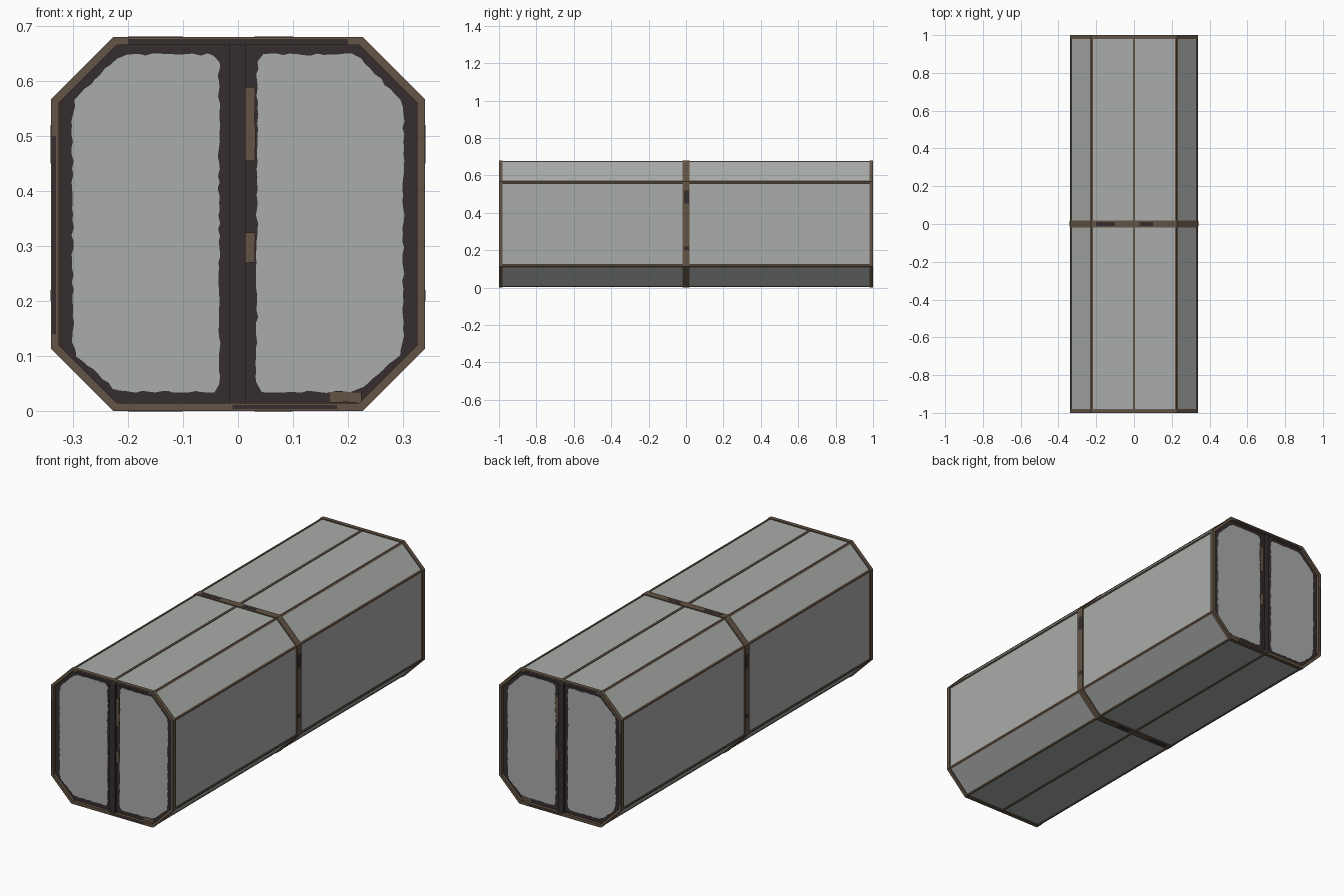
import bpy, bmesh, random
from mathutils import Vector

if "Cube" in bpy.data.objects:
    bpy.data.objects.remove(bpy.data.objects["Cube"])

random.seed(4)
ZC = 0.34  # height of the long axis


def material(name, rgb):
    m = bpy.data.materials.new(name)
    m.diffuse_color = (*rgb, 1)
    m.use_nodes = True
    m.node_tree.nodes["Principled BSDF"].inputs["Base Color"].default_value = m.diffuse_color
    return m


GREY = material("panel grey", (0.40, 0.415, 0.405))
BROWN = material("rusty brown", (0.125, 0.088, 0.058))
DARK = material("dark grime", (0.036, 0.026, 0.028))


def octagon(o):
    """Chamfered square outline (x, z), inset by o."""
    a, c = 0.34 - o, 0.227 - 0.414 * o
    return [(x, z + ZC) for x, z in ((a, -c), (a, c), (c, a), (-c, a),
                                     (-a, c), (-a, -c), (-c, -a), (c, -a))]


def finish(name, bm, mats):
    bmesh.ops.recalc_face_normals(bm, faces=bm.faces)
    me = bpy.data.meshes.new(name)
    bm.to_mesh(me)
    bm.free()
    for m in mats:
        me.materials.append(m)
    ob = bpy.data.objects.new(name, me)
    bpy.context.collection.objects.link(ob)
    return ob


def prism(name, pts, y0, y1, *mats):
    bm = bmesh.new()
    a = [bm.verts.new((x, y0, z)) for x, z in pts]
    b = [bm.verts.new((x, y1, z)) for x, z in pts]
    bm.faces.new(a)
    bm.faces.new(b)
    for i in range(len(a)):
        j = (i + 1) % len(a)
        bm.faces.new((a[i], a[j], b[j], b[i]))
    return finish(name, bm, mats)


def ring(name, outer, inner, y0, y1, mat):
    bm = bmesh.new()
    loops = [[bm.verts.new((x, y, z)) for x, z in octagon(o)]
             for o, y in ((outer, y0), (outer, y1), (inner, y1), (inner, y0))]
    for k in range(4):
        p, q = loops[k], loops[(k + 1) % 4]
        for i in range(8):
            j = (i + 1) % 8
            bm.faces.new((p[i], p[j], q[j], q[i]))
    return finish(name, bm, [mat])


def rect(x0, x1, z0, z1):
    return [(x0, z0), (x1, z0), (x1, z1), (x0, z1)]


def ragged(pts, step=0.012, amp=0.0022):
    """Worn paint edge: subdivide an outline and jitter it."""
    out = []
    for i, p in enumerate(pts):
        p, q = Vector(p), Vector(pts[(i + 1) % len(pts)])
        n = max(1, int((q - p).length / step))
        for k in range(n):
            v = p.lerp(q, k / n)
            out.append((v.x + random.uniform(-amp, amp), v.y + random.uniform(-amp, amp)))
    return out


# Panelled body: grey sides, grimy ends
body = prism("panel_body", octagon(0.005), -0.985, 0.985, GREY, DARK)
for f in body.data.polygons:
    f.material_index = 1 if abs(f.normal.y) > 0.5 else 0

# Rings at both ends and the middle
ring("front_ring", 0, 0.015, -1.0, -0.98, BROWN)
ring("back_ring", 0, 0.015, 0.98, 1.0, BROWN)
ring("middle_ring", 0, 0.015, -0.018, 0.018, BROWN)

# Rails along the eight corners
oct_pts = [Vector(p) for p in octagon(0.002)]
for i, v in enumerate(oct_pts):
    d1 = (oct_pts[i - 1] - v).normalized() * 0.008
    d2 = (oct_pts[(i + 1) % 8] - v).normalized() * 0.008
    inward = (Vector((0, ZC)) - v).normalized() * 0.02
    prism("corner_rail", [v + d1, v, v + d2, v + inward], -0.99, 0.99, BROWN)

# Rails along the top and bottom centre lines
prism("top_rail", rect(-0.006, 0.006, 0.66, 0.678), -0.985, 0.985, BROWN)
prism("bottom_rail", rect(-0.006, 0.006, 0.002, 0.02), -0.985, 0.985, BROWN)

# End details: grey panes with worn rounded edges, centre bar, rust and grime
pane = [(0.042, 0.035), (0.2, 0.035), (0.228, 0.042), (0.293, 0.1), (0.3, 0.125),
        (0.301, 0.54), (0.296, 0.566), (0.222, 0.64), (0.205, 0.648), (0.045, 0.648),
        (0.035, 0.635), (0.034, 0.05)]
for side, s in (("front", -1), ("back", 1)):
    for m in (-1, 1):
        prism(side + "_pane", ragged([(m * x, z) for x, z in pane]),
              s * 0.984, s * 0.987, GREY)
    prism(side + "_centre_bar", rect(-0.016, 0.014, 0.012, 0.68), s * 0.98, s * 0.996, DARK)
    for z0, z1 in ((0.455, 0.59), (0.27, 0.325)):
        prism(side + "_rust_patch", ragged(rect(0.012, 0.031, z0, z1), amp=0.001),
              s * 0.984, s * 0.988, BROWN)
    prism(side + "_rust_patch", ragged(rect(0.165, 0.225, 0.016, 0.035), amp=0.001),
          s * 0.984, s * 0.988, BROWN)
    for x0, x1, z0, z1 in ((-0.2, 0.2, 0.6665, 0.676), (-0.01, 0.18, 0.004, 0.011),
                           (-0.338, -0.331, 0.14, 0.5)):
        prism(side + "_ring_grime", rect(x0, x1, z0, z1), s * 0.999, s * 1.0005, DARK)

# Grime patches on the middle ring
for x0, x1 in ((-0.2, -0.1), (0.03, 0.1)):
    for z in (0, 0.68):
        prism("middle_grime", rect(x0, x1, z - 0.0005, z + 0.0005), -0.01, 0.01, DARK)
for z0, z1 in ((0.45, 0.52), (0.2, 0.22)):
    for x in (-0.34, 0.34):
        prism("middle_grime", rect(x - 0.0005, x + 0.0005, z0, z1), -0.012, 0.017, DARK)
